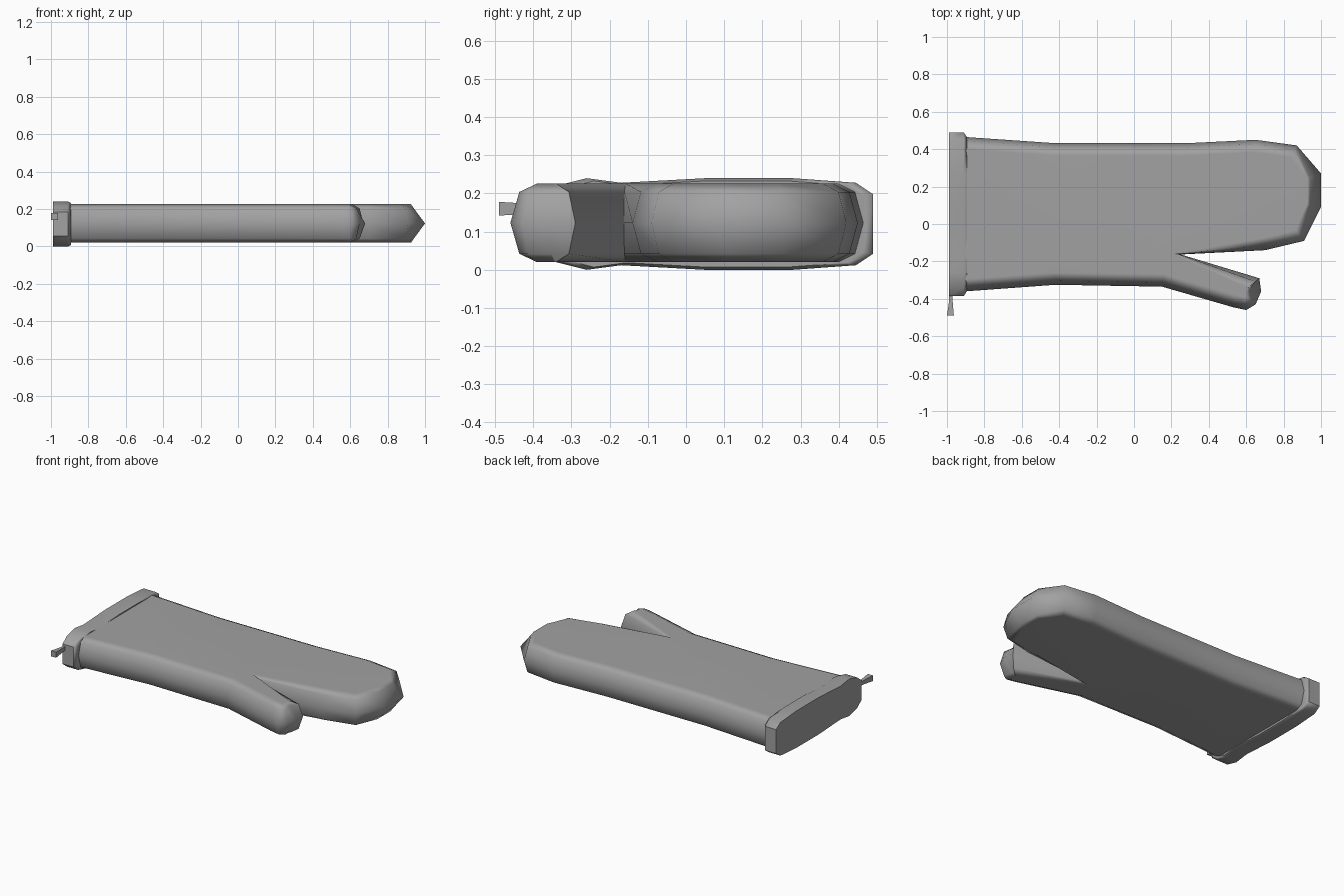
import bpy, bmesh, math
from mathutils import Vector

cube = bpy.data.objects.get("Cube")
if cube:
    bpy.data.objects.remove(cube, do_unlink=True)

grey = bpy.data.materials.new("grey_cloth")
grey.use_nodes = True
colour = (0.36, 0.36, 0.36, 1)
grey.diffuse_color = colour
bsdf = grey.node_tree.nodes["Principled BSDF"]
bsdf.inputs["Base Color"].default_value = colour
bsdf.inputs["Roughness"].default_value = 0.8


def loft(name, rings, smooth_angle):
    """Skin a stack of equal rings and close both ends."""
    bm = bmesh.new()
    loops = [[bm.verts.new(p) for p in ring] for ring in rings]
    n = len(loops[0])
    for a, b in zip(loops, loops[1:]):
        for i in range(n):
            j = (i + 1) % n
            bm.faces.new((a[i], a[j], b[j], b[i]))
    bm.faces.new(loops[0])
    bm.faces.new(loops[-1])
    bmesh.ops.recalc_face_normals(bm, faces=bm.faces)
    mesh = bpy.data.meshes.new(name)
    bm.to_mesh(mesh)
    bm.free()
    mesh.materials.append(grey)
    ob = bpy.data.objects.new(name, mesh)
    bpy.context.collection.objects.link(ob)
    bpy.ops.object.select_all(action='DESELECT')
    ob.select_set(True)
    bpy.context.view_layer.objects.active = ob
    bpy.ops.object.shade_smooth_by_angle(angle=math.radians(smooth_angle))
    weighted = ob.modifiers.new("weighted_normals", 'WEIGHTED_NORMAL')
    weighted.keep_sharp = True
    return ob


def inset(outline, i, distance):
    """Move one corner of a clockwise outline inwards."""
    p = Vector(outline[i])
    before = (p - Vector(outline[i - 1])).normalized()
    after = (Vector(outline[(i + 1) % len(outline)]) - p).normalized()
    n1, n2 = Vector((before.y, -before.x)), Vector((after.y, -after.x))
    mitre = (n1 + n2).normalized()
    return p + mitre * distance * min(1 / max(mitre.dot(n1), 0.01), 1.5)


# Mitten body: clockwise plan outline, finger pocket and thumb together
outline = [
    (-0.98, -0.365), (-0.98, 0.47), (-0.9, 0.465), (-0.42, 0.432), (0.28, 0.432),
    (0.65, 0.45), (0.87, 0.42), (1.0, 0.27), (1.0, 0.09), (0.91, -0.09),
    (0.7, -0.14), (0.25, -0.163), (0.67, -0.29), (0.68, -0.36), (0.65, -0.43),
    (0.6, -0.46), (0.53, -0.445), (0.15, -0.335), (-0.42, -0.325), (-0.9, -0.36)]
tips = {7, 8, 13}
crotch = 11
rings = []
for z, depth, tip_depth in ((0.02, 0.066, 0.075), (0.042, 0.022, 0.06), (0.123, 0, 0),
                            (0.204, 0.022, 0.06), (0.226, 0.066, 0.075)):
    ring = []
    for i in range(len(outline)):
        d = tip_depth if i in tips else depth * (0.4 if i == crotch else 1)
        p = inset(outline, i, d)
        ring.append((p.x, p.y, z))
    rings.append(ring)
loft("mitten_body", rings, 60)

# Cuff: slightly lumpy band around the wrist
top = [(-0.385, 0.185), (-0.34, 0.22), (-0.26, 0.24), (-0.17, 0.228),
       (0.05, 0.24), (0.28, 0.24), (0.445, 0.228), (0.49, 0.198)]
band = top + [(y, 0.24 - z) for y, z in reversed(top)]
cuff = []
for x, s in ((-0.99, 1), (-0.91, 1), (-0.893, 0.94)):
    cuff.append([(x, 0.052 + (y - 0.052) * s, 0.12 + (z - 0.12) * s) for y, z in band])
loft("cuff", cuff, 50)

# Hanging tab: small flared strip at the cuff corner
tab = []
for y, x0, x1, h in ((-0.36, -0.988, -0.972, 0.012), (-0.41, -0.988, -0.97, 0.013),
                     (-0.49, -1.0, -0.963, 0.018)):
    tab.append([(x0, y, 0.16 - h), (x1, y, 0.16 - h), (x1, y, 0.16 + h), (x0, y, 0.16 + h)])
loft("hanging_tab", tab, 40)
